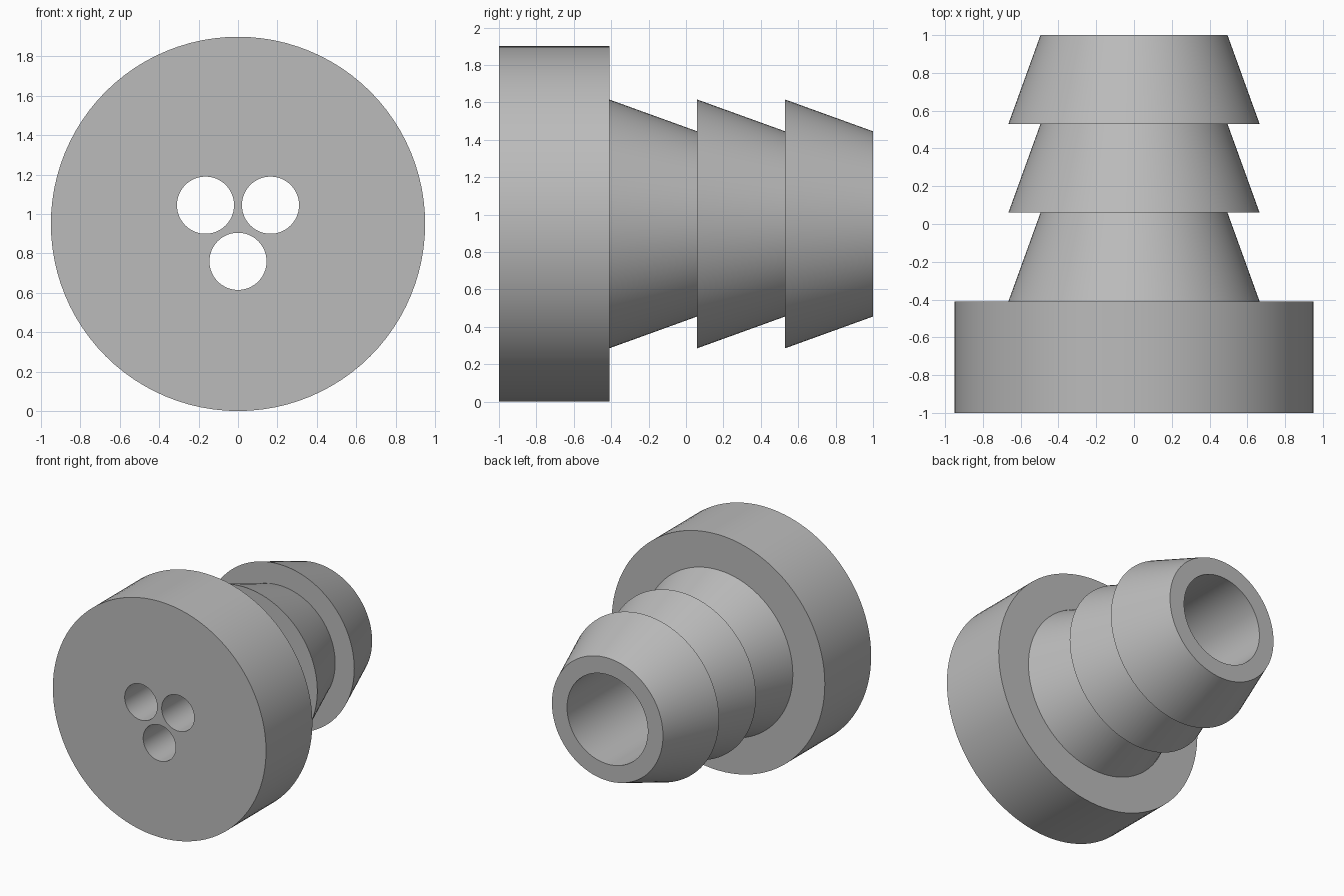
import bpy, bmesh, math
from mathutils import Matrix, Vector

cube = bpy.data.objects.get("Cube")
if cube:
    bpy.data.objects.remove(cube, do_unlink=True)

SEGMENTS = 96
CENTRE_Z = 0.95
FLANGE_BACK = -0.41

grey = bpy.data.materials.new("plain grey")
grey.use_nodes = True
colour = (0.5, 0.5, 0.5, 1)
grey.diffuse_color = colour
grey.node_tree.nodes["Principled BSDF"].inputs["Base Color"].default_value = colour


def make_object(name, bm):
    bmesh.ops.recalc_face_normals(bm, faces=bm.faces)
    mesh = bpy.data.meshes.new(name)
    bm.to_mesh(mesh)
    bm.free()
    obj = bpy.data.objects.new(name, mesh)
    bpy.context.collection.objects.link(obj)
    mesh.materials.append(grey)
    return obj


def lathe(name, profile):
    """Revolve (radius, y) points around the plug's long axis."""
    bm = bmesh.new()
    rings = []
    for radius, y in profile:
        angles = [math.tau * i / SEGMENTS for i in range(SEGMENTS)]
        rings.append([bm.verts.new((radius * math.cos(a), y, CENTRE_Z + radius * math.sin(a)))
                      for a in angles])
    for a, b in zip(rings, rings[1:]):
        for i in range(SEGMENTS):
            j = (i + 1) % SEGMENTS
            bm.faces.new((a[i], a[j], b[j], b[i]))
    # Flat front cap and bore floor
    bm.faces.new(rings[0])
    bm.faces.new(rings[-1])
    return make_object(name, bm)


# Flange, three tapered barbs, then the blind bore
profile = [(0.95, -1), (0.95, FLANGE_BACK)]
barb_length = (1 - FLANGE_BACK) / 3
for i in range(3):
    start = FLANGE_BACK + i * barb_length
    profile += [(0.665, start), (0.495, start + barb_length)]
profile += [(0.36, 1), (0.36, FLANGE_BACK)]
plug = lathe("barbed_plug", profile)

# Three round holes from the front face into the bore
bm = bmesh.new()
for x, z in ((-0.165, 1.045), (0.165, 1.045), (0, 0.76)):
    bmesh.ops.create_cone(
        bm, cap_ends=True, segments=64, radius1=0.145, radius2=0.145, depth=0.9,
        matrix=Matrix.Translation(Vector((x, -0.7, z))) @ Matrix.Rotation(math.pi / 2, 4, "X"))
cutter = make_object("hole_cutter", bm)
cutter.hide_render = True

cut = plug.modifiers.new("holes", "BOOLEAN")
cut.operation = "DIFFERENCE"
cut.solver = "EXACT"
cut.object = cutter

bpy.ops.object.select_all(action="DESELECT")
plug.select_set(True)
bpy.context.view_layer.objects.active = plug
bpy.ops.object.modifier_apply(modifier=cut.name)
bpy.data.objects.remove(cutter, do_unlink=True)
bpy.ops.object.shade_smooth_by_angle(angle=math.radians(15))
